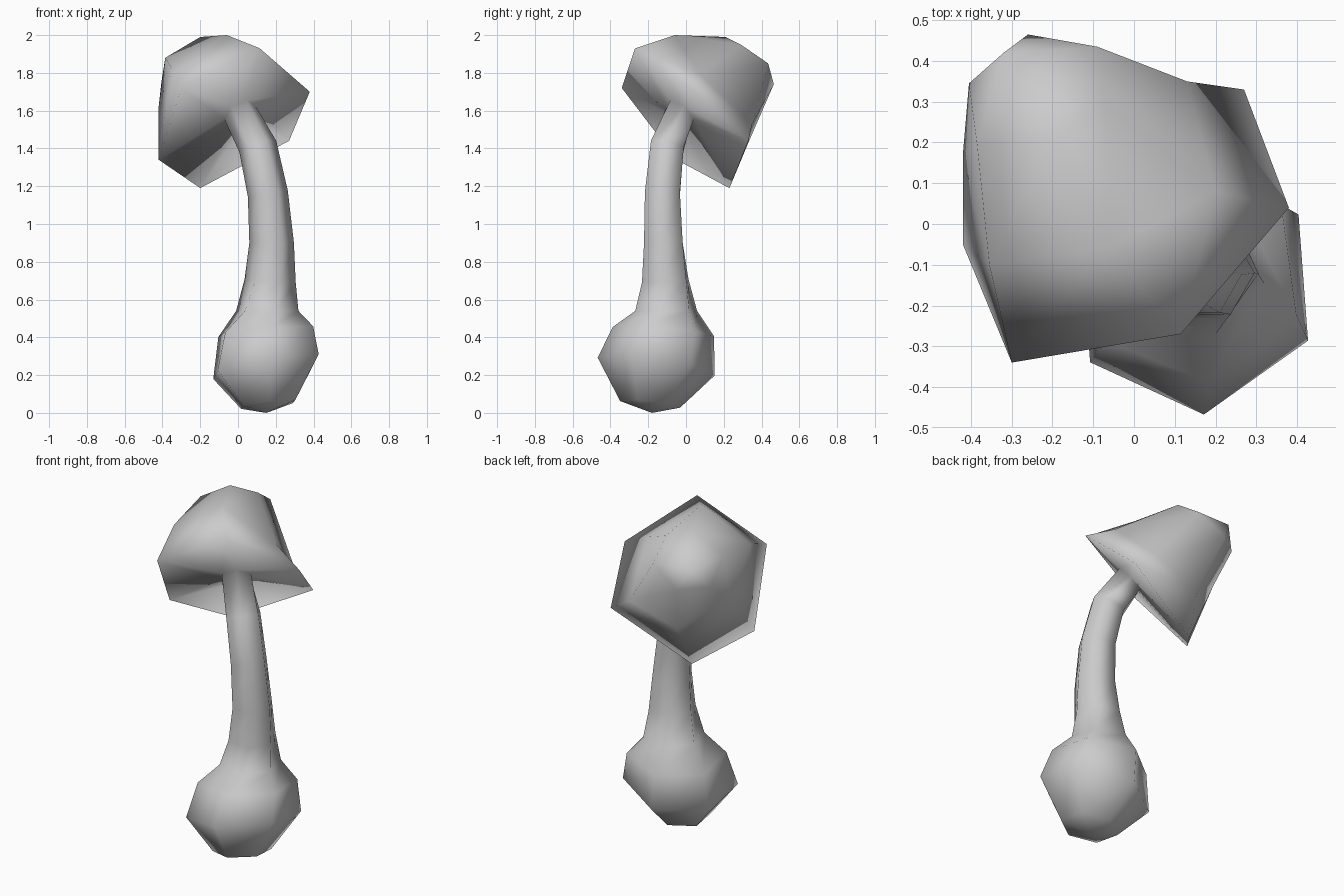
import bpy, bmesh, math
from mathutils import Vector

if "Cube" in bpy.data.objects:
    bpy.data.objects.remove(bpy.data.objects["Cube"])

SIDES = 6


def loft(name, rings, start_tip, end_tip):
    """Skin a stack of point rings and close both ends with a fan to a tip."""
    bm = bmesh.new()
    loops = [[bm.verts.new(p) for p in ring] for ring in rings]
    for a, b in zip(loops, loops[1:]):
        for i in range(SIDES):
            j = (i + 1) % SIDES
            bm.faces.new((a[i], a[j], b[j], b[i]))
    for loop, tip in ((loops[0], start_tip), (loops[-1], end_tip)):
        t = bm.verts.new(tip)
        for i in range(SIDES):
            bm.faces.new((loop[i], loop[(i + 1) % SIDES], t))
    bmesh.ops.recalc_face_normals(bm, faces=bm.faces)
    mesh = bpy.data.meshes.new(name)
    bm.to_mesh(mesh)
    bm.free()
    mesh.shade_smooth()
    obj = bpy.data.objects.new(name, mesh)
    bpy.context.collection.objects.link(obj)
    return obj


def stem_ring(x, y, z, nx, ny, radius, twist):
    """Regular hexagon whose normal leans by nx, ny."""
    q = Vector((0, 0, 1)).rotation_difference(Vector((nx, ny, 1)))
    ring = []
    for i in range(SIDES):
        a = math.radians(twist + 60 * i)
        ring.append(Vector((x, y, z)) + q @ Vector((math.cos(a), math.sin(a), 0)) * radius)
    return ring


# Bulb and bending stem: centre, lean in x and y, radius, twist
stem = [
    (0.16, -0.19, 0.045, -0.12, 0.10, 0.160, -25),
    (0.148, -0.158, 0.245, -0.17, 0.14, 0.314, -25),
    (0.147, -0.12, 0.43, -0.08, 0.08, 0.272, -22),
    (0.155, -0.105, 0.54, 0.00, 0.00, 0.170, -14),
    (0.170, -0.11, 0.70, 0.05, -0.05, 0.136, -5),
    (0.178, -0.12, 0.90, 0.00, -0.02, 0.118, 0),
    (0.158, -0.125, 1.16, -0.16, 0.03, 0.107, 0),
    (0.105, -0.10, 1.41, -0.32, 0.20, 0.102, 0),
    (0.010, -0.03, 1.59, -0.60, 0.85, 0.092, 5),
]

# Irregular tilted cap: rim, then two dome rings leaning to the back left
cap = [
    [(0.38, 0.04, 1.70), (0.27, 0.33, 1.44), (-0.20, 0.23, 1.19),
     (-0.42, -0.05, 1.34), (-0.30, -0.34, 1.72), (0.115, -0.27, 1.93)],
    [(0.20, 0.08, 1.79), (0.13, 0.35, 1.53), (-0.17, 0.33, 1.43),
     (-0.42, 0.17, 1.62), (-0.355, -0.10, 1.83), (-0.06, -0.06, 2.0)],
    [(-0.07, 0.29, 1.95), (-0.09, 0.435, 1.85), (-0.26, 0.465, 1.74),
     (-0.405, 0.345, 1.755), (-0.385, 0.195, 1.88), (-0.20, 0.21, 1.99)],
]

loft("mushroom", [stem_ring(*r) for r in stem] + cap,
     (0.15, -0.18, 0.0), (-0.32, 0.42, 1.86))
